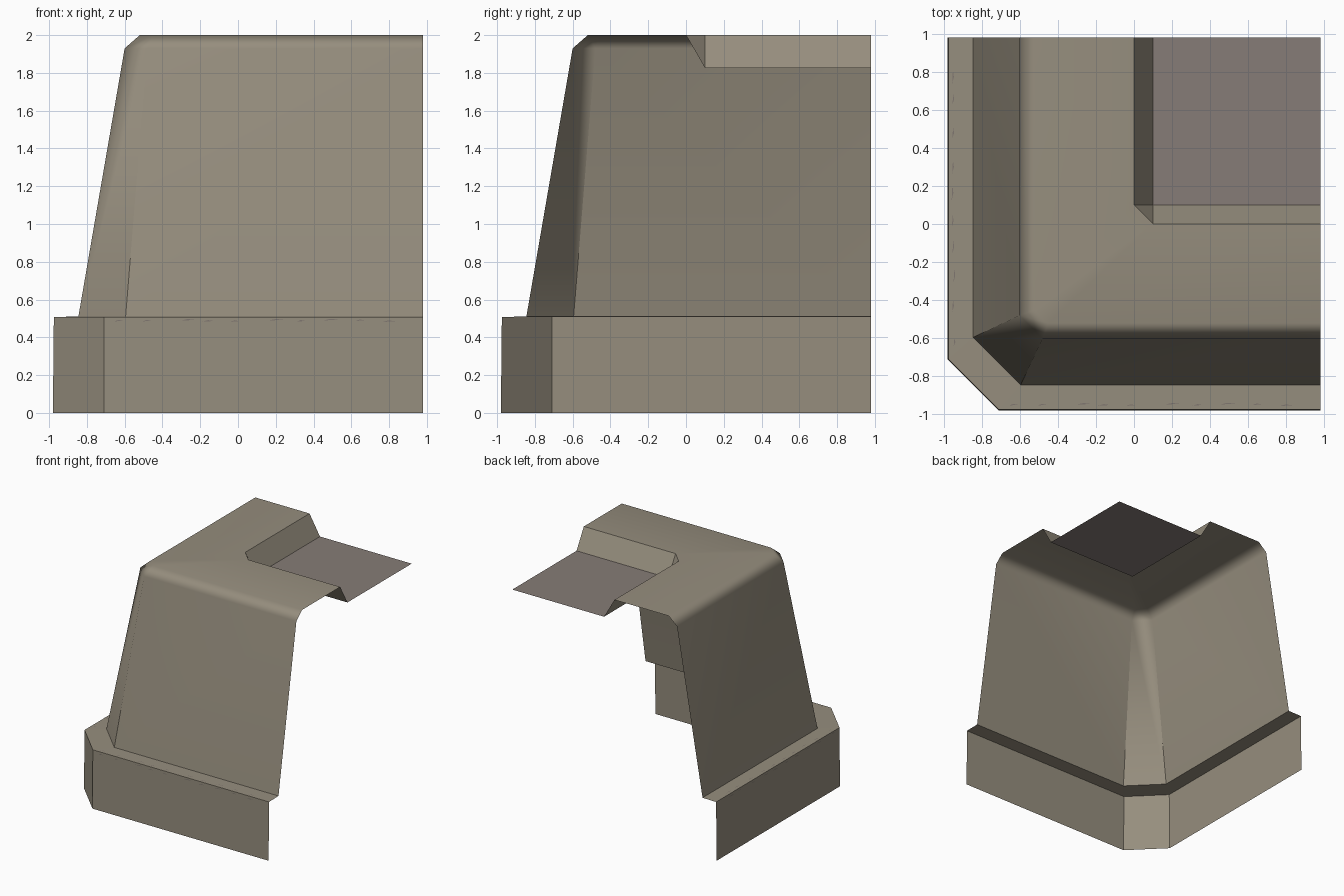
import bpy, bmesh, math, random
from mathutils import Vector

if "Cube" in bpy.data.objects:
    bpy.data.objects.remove(bpy.data.objects["Cube"])

random.seed(4)
E = 0.98  # open ends of the corner piece


def material(name, rgb):
    m = bpy.data.materials.new(name)
    m.diffuse_color = (*rgb, 1)
    m.use_nodes = True
    m.node_tree.nodes["Principled BSDF"].inputs["Base Color"].default_value = m.diffuse_color
    return m


stone = material("warm_stone", (0.305, 0.27, 0.208))
roof = material("mauve_roof", (0.24, 0.202, 0.184))
crack = material("dull_crack", (0.21, 0.18, 0.16))


def finish(name, bm, mat):
    me = bpy.data.meshes.new(name)
    bm.to_mesh(me)
    bm.free()
    ob = bpy.data.objects.new(name, me)
    me.materials.append(mat)
    bpy.context.collection.objects.link(ob)
    return ob


def loft(levels):
    """Sweep an (offset, chamfer, height) profile round the bevelled corner."""
    bm = bmesh.new()
    rings = [[bm.verts.new(p) for p in
              ((-a, E, z), (-a, -c, z), (-c, -a, z), (E, -a, z))]
             for a, c, z in levels]
    for lo, up in zip(rings, rings[1:]):
        for k in range(3):
            bm.faces.new((lo[k], lo[k + 1], up[k + 1], up[k]))
    bmesh.ops.remove_doubles(bm, verts=bm.verts[:], dist=0.0005)
    return bm


# Plinth with its flat ledge
finish("plinth", loft([(0.98, 0.71, 0), (0.975, 0.71, 0.508),
                       (0.845, 0.595, 0.51)]), stone)

# Battered wall, rounded lip, parapet top and slope into the recess
bm = loft([(0.845, 0.595, 0.51), (0.60, 0.48, 1.93), (0.52, 0.45, 2.0),
           (0, -0.1, 2.0), (-0.1, -0.1, 1.827)])
bm.normal_update()
for f in bm.faces:
    f.smooth = True
for e in bm.edges:
    mid_z = (e.verts[0].co.z + e.verts[1].co.z) / 2
    steep = len(e.link_faces) == 2 and e.calc_face_angle() > math.radians(50)
    e.smooth = not (steep or mid_z < 1.92)
wall = finish("wall_and_parapet", bm, stone)
mod = wall.modifiers.new("flat_panels", 'WEIGHTED_NORMAL')
mod.keep_sharp = True

# Sunken roof floor
bm = bmesh.new()
bm.faces.new([bm.verts.new((x, y, 1.827)) for x, y in
              ((0.1, 0.1), (E, 0.1), (E, E), (0.1, E))])
finish("roof_floor", bm, roof)

# Hairline cracks near the plinth edge, on both faces and on the ledge
bm = bmesh.new()
for side in range(2):
    for i in range(10):
        s = -0.64 + i * 0.155 + random.uniform(-0.03, 0.03)
        w = random.uniform(0.04, 0.09)
        d = random.uniform(-0.006, 0.006)
        for on_top in (True, False):
            pts = []
            for u, v in ((0, 0), (w, 0.004), (w * 0.5, 0.009)):
                if on_top:
                    p = Vector((s + u, -0.952 + d + v, 0.511))
                else:
                    p = Vector((s + u, -0.9775, 0.485 + d + v))
                pts.append(Vector((p.y, p.x, p.z)) if side else p)
            if side:
                pts.reverse()
            bm.faces.new([bm.verts.new(p) for p in pts])
finish("plinth_cracks", bm, crack)
